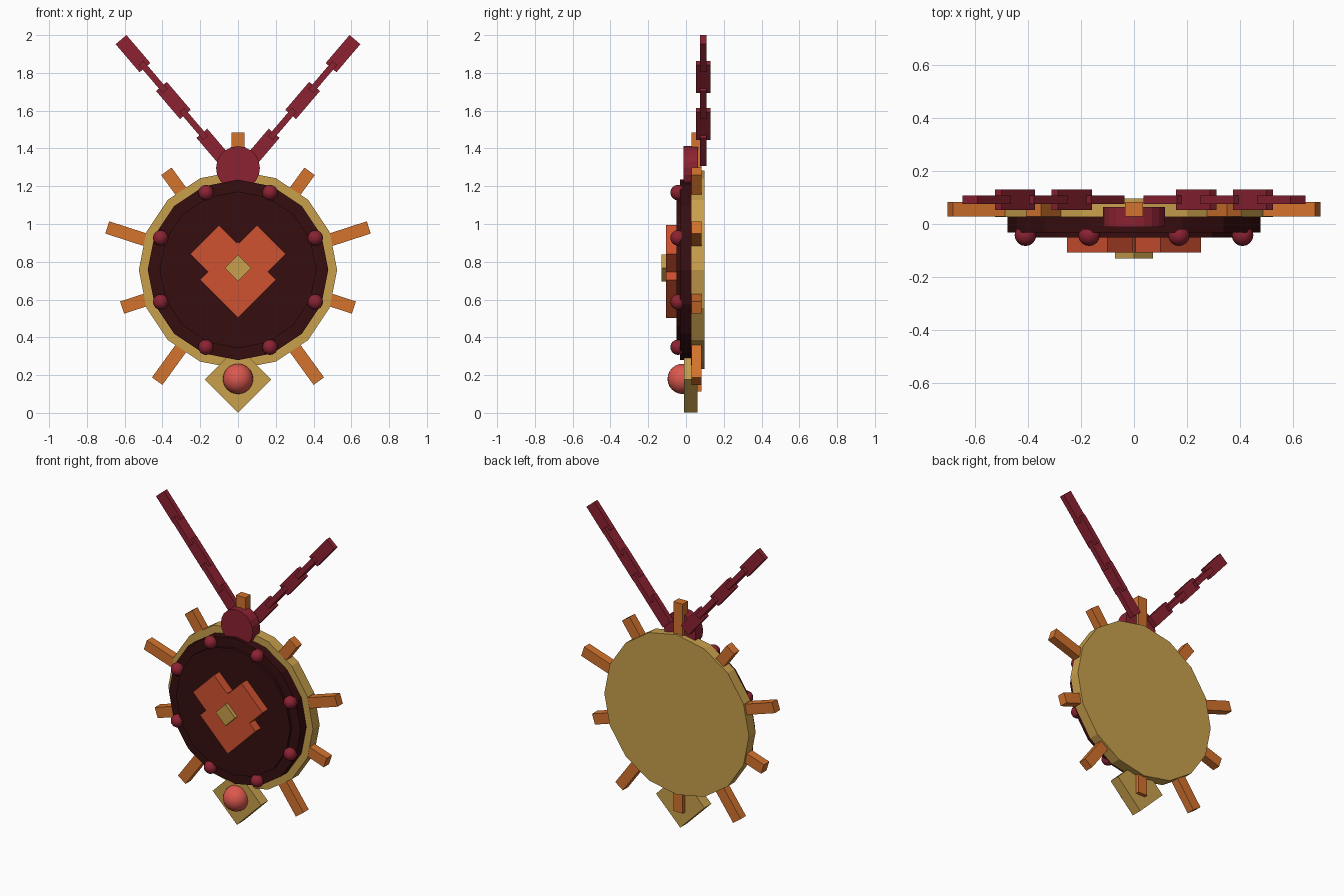
import bpy, bmesh, math
from mathutils import Matrix, Vector

if "Cube" in bpy.data.objects:
    bpy.data.objects.remove(bpy.data.objects["Cube"])


def material(name, rgb):
    m = bpy.data.materials.new(name)
    lin = [(c / 255 / 12.92 if c < 10 else ((c / 255 + 0.055) / 1.055) ** 2.4) for c in rgb]
    m.diffuse_color = (*lin, 1)
    m.use_nodes = True
    m.node_tree.nodes["Principled BSDF"].inputs["Base Color"].default_value = m.diffuse_color
    return m


GOLD = material("gold", (200, 160, 76))
DARK = material("dark maroon", (54, 13, 15))
CRIMSON = material("crimson", (140, 34, 50))
ORANGE = material("orange", (212, 115, 45))
EMBER = material("ember red", (208, 82, 48))
CORAL = material("coral", (220, 88, 78))
CZ = 0.757  # height of the medallion centre


def finish(name, bm, mat, smooth=False):
    me = bpy.data.meshes.new(name)
    for f in bm.faces:
        f.smooth = smooth
    bm.to_mesh(me)
    bm.free()
    me.materials.append(mat)
    ob = bpy.data.objects.new(name, me)
    bpy.context.collection.objects.link(ob)
    return ob


def disc(name, r, z, y0, y1, sides, mat):
    bm = bmesh.new()
    bmesh.ops.create_cone(bm, cap_ends=True, segments=sides, radius1=r, radius2=r, depth=y1 - y0,
                          matrix=Matrix.Translation((0, (y0 + y1) / 2, z)) @ Matrix.Rotation(math.pi / 2, 4, 'X'))
    return finish(name, bm, mat)


def bar(name, x, z, length, width, y0, y1, angle, mat):
    """Box whose length points along the given angle in the front plane."""
    bm = bmesh.new()
    bmesh.ops.create_cube(bm, size=1, matrix=Matrix.Translation((x, (y0 + y1) / 2, z))
                          @ Matrix.Rotation(-angle, 4, 'Y')
                          @ Matrix.Diagonal((length, y1 - y0, width, 1)))
    return finish(name, bm, mat)


def diamond(name, x, z, half, y0, y1, mat):
    s = half * math.sqrt(2)
    return bar(name, x, z, s, s, y0, y1, math.pi / 4, mat)


def ball(name, r, pos, seg, mat):
    bm = bmesh.new()
    bmesh.ops.create_uvsphere(bm, u_segments=seg, v_segments=seg // 2, radius=r,
                              matrix=Matrix.Translation(pos))
    return finish(name, bm, mat, True)


# medallion body
disc("back_plate", 0.525, CZ, 0.027, 0.097, 16, GOLD)
disc("face_plate", 0.478, CZ, -0.033, 0.027, 16, DARK)
disc("inner_face", 0.415, CZ, -0.05, -0.03, 16, DARK)

# sun rays, alternating long and short
for i in range(10):
    a = math.radians(90 - 36 * i)
    r0, r1 = 0.42, (0.645 if i % 2 else 0.728)
    rm = (r0 + r1) / 2
    bar(f"ray_{i + 1}", rm * math.cos(a), CZ + rm * math.sin(a), r1 - r0, 0.068,
        0.028, 0.083, a, ORANGE)

# rim studs
for i in range(8):
    a = math.radians(22.5 + 45 * i)
    ball(f"stud_{i + 1}", 0.041, (0.443 * math.cos(a), -0.042, CZ + 0.443 * math.sin(a)), 16, CRIMSON)

# heart emblem and its centre gem
diamond("heart_base", 0, 0.704, 0.201, -0.107, -0.045, EMBER)
for s, side in ((-1, "left"), (1, "right")):
    diamond(f"heart_lobe_{side}", s * 0.1, 0.841, 0.153, -0.107, -0.045, EMBER)
diamond("heart_gem", 0, 0.767, 0.071, -0.131, -0.095, GOLD)

# pendant drop
diamond("drop_plate", 0, 0.178, 0.176, -0.011, 0.06, GOLD)
ball("drop_orb", 0.08, (0, -0.018, 0.18), 24, CORAL)

# hanger knob
disc("hanger_knob", 0.116, 1.296, -0.012, 0.064, 20, CRIMSON)

# chain links, alternately flat and on edge
for s, side in ((-1, "left"), (1, "right")):
    for i in range(5):
        w, t = (0.075, 0.033) if i % 2 == 0 else (0.033, 0.077)
        a = math.radians(49.5)
        bar(f"chain_{side}_{i + 1}", s * (0.128 + 0.107 * i), 1.406 + 0.124 * i, 0.195, w,
            0.091 - t / 2, 0.091 + t / 2, a if s > 0 else math.pi - a, CRIMSON)
